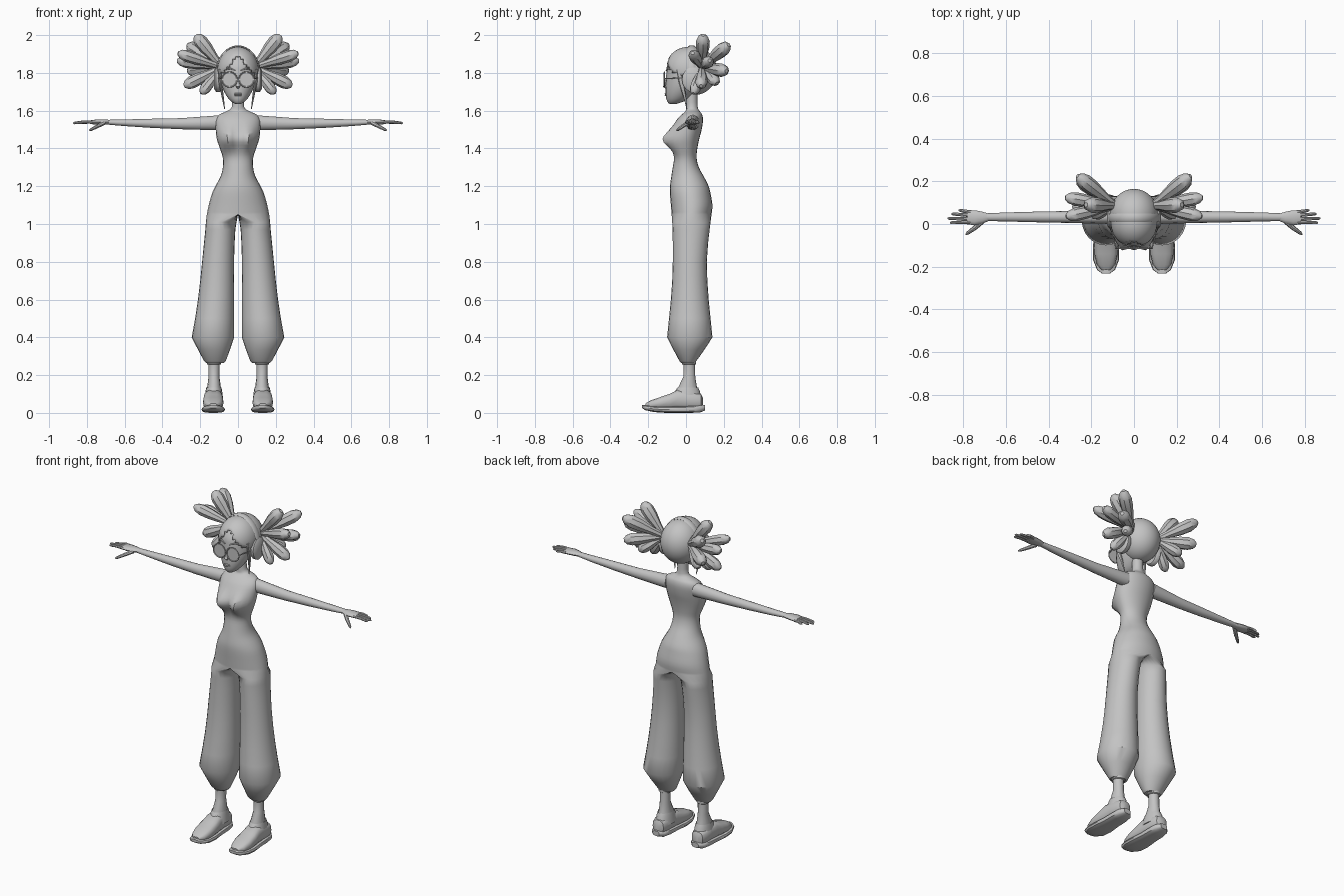
import bpy, bmesh, math
from mathutils import Vector

mat = bpy.data.materials.new("plain_grey")
mat.diffuse_color = (0.55, 0.55, 0.55, 1)


def finish(name, bm, mirror=False):
    bmesh.ops.recalc_face_normals(bm, faces=bm.faces)
    me = bpy.data.meshes.new(name)
    bm.to_mesh(me)
    bm.free()
    me.materials.append(mat)
    ob = bpy.data.objects.new(name, me)
    bpy.context.collection.objects.link(ob)
    if mirror:
        m = ob.modifiers.new("mirror", 'MIRROR')
        m.use_clip = True
        m.merge_threshold = 0.0005
    return ob


def loft_bm(rings, cap_end=True):
    """Skin a list of equal-length point rings."""
    bm = bmesh.new()
    vs = [[bm.verts.new(p) for p in r] for r in rings]
    n = len(rings[0])
    for a, b in zip(vs, vs[1:]):
        for i in range(n):
            j = (i + 1) % n
            bm.faces.new((a[i], a[j], b[j], b[i]))
    bm.faces.new(vs[0])
    if cap_end:
        bm.faces.new(vs[-1])
    return bm


def tube(name, pts, radii, n=8, up=(0, 0, 1), mirror=True):
    """Sweep ellipses (side radius, up radius) along a path."""
    pts, up, rings = [Vector(p) for p in pts], Vector(up), []
    for i, p in enumerate(pts):
        t = (pts[min(i + 1, len(pts) - 1)] - pts[max(i - 1, 0)]).normalized()
        s = t.cross(up).normalized()
        u = s.cross(t)
        a, b = radii[i]
        rings.append([p + s * a * math.cos(k * math.tau / n) + u * b * math.sin(k * math.tau / n)
                      for k in range(n)])
    return finish(name, loft_bm(rings), mirror)


def stack(name, keys, n=20, cx=0.0, mirror=False):
    """Loft of level ellipses: (z, half width, y front, y back)."""
    rings = [[(cx + w * math.cos(k * math.tau / n),
               (y0 + y1) / 2 + (y1 - y0) / 2 * math.sin(k * math.tau / n), z)
              for k in range(n)] for z, w, y0, y1 in keys]
    return finish(name, loft_bm(rings), mirror)


def ball(name, c, r, mirror=False, seg=20, keep=None):
    bm = bmesh.new()
    bmesh.ops.create_uvsphere(bm, u_segments=seg, v_segments=seg * 3 // 5, radius=1)
    for v in bm.verts:
        v.co = Vector([c[i] + r[i] * v.co[i] for i in range(3)])
    if keep:
        bad = [f for f in bm.faces if not keep(f.calc_center_median())]
        bmesh.ops.delete(bm, geom=bad, context='FACES')
    return finish(name, bm, mirror)


def smooth_keys(keys, steps=3):
    """Catmull-Rom interpolation of key tuples."""
    out = []
    for i in range(len(keys) - 1):
        p = [keys[max(0, min(len(keys) - 1, i + k))] for k in (-1, 0, 1, 2)]
        for s in range(steps):
            t = s / steps
            out.append(tuple(0.5 * (2 * b + (c - a) * t + (2 * a - 5 * b + 4 * c - d) * t * t
                                    + (3 * b - a - 3 * c + d) * t ** 3) for a, b, c, d in zip(*p)))
    return out + [keys[-1]]


# Body half: trouser leg rings, then half torso rings closed on the centre plane
N = 24
legs = [(0.265, 0.075, 0.17, -0.025, 0.05), (0.275, 0.065, 0.18, -0.035, 0.055),
        (0.335, 0.042, 0.212, -0.067, 0.098), (0.40, 0.02, 0.245, -0.10, 0.14),
        (0.50, 0.02, 0.227, -0.09, 0.13), (0.60, 0.02, 0.212, -0.08, 0.12),
        (0.70, 0.021, 0.20, -0.073, 0.113), (0.80, 0.021, 0.19, -0.07, 0.11),
        (0.90, 0.018, 0.18, -0.07, 0.117), (0.97, 0.014, 0.173, -0.071, 0.125),
        (1.01, 0.008, 0.17, -0.073, 0.13)]
trunk = [(1.05, 0.165, -0.076, 0.135), (1.10, 0.155, -0.08, 0.14), (1.16, 0.138, -0.085, 0.13),
         (1.20, 0.12, -0.085, 0.12), (1.25, 0.093, -0.078, 0.095), (1.30, 0.08, -0.07, 0.068),
         (1.35, 0.08, -0.063, 0.056), (1.40, 0.096, -0.068, 0.06), (1.45, 0.112, -0.076, 0.07),
         (1.50, 0.118, -0.072, 0.083), (1.55, 0.118, -0.05, 0.09), (1.58, 0.098, -0.022, 0.085),
         (1.597, 0.06, -0.003, 0.073), (1.62, 0.033, 0.0, 0.062), (1.70, 0.032, 0.0, 0.06)]
ang = [math.tau * i / N - math.pi / 2 for i in range(N)]
rings = [[((x0 + x1) / 2 + (x1 - x0) / 2 * math.cos(a), (y0 + y1) / 2 + (y1 - y0) / 2 * math.sin(a), z)
          for a in ang] for z, x0, x1, y0, y1 in legs]
for z, x1, y0, y1 in smooth_keys(trunk):
    ring = []
    for i, a in enumerate(ang):
        x = x1 * math.cos(a) if 0 < i < N // 2 else 0.0
        y = (y0 + y1) / 2 + (y1 - y0) / 2 * math.sin(a)
        if i < N // 4 or i == 0:   # chest swell
            y -= 0.058 * math.exp(-((x - 0.052) / 0.042) ** 2 - ((z - 1.448) / 0.055) ** 2)
        elif i > N * 3 // 4:       # centre plane follows the chest
            y = max(y, y0)
        ring.append((x, y, z))
    rings.append(ring)
bm = loft_bm(rings, cap_end=False)
wall = [f for f in bm.faces if all(abs(v.co.x) < 1e-5 for v in f.verts)]
bmesh.ops.delete(bm, geom=wall, context='FACES')
finish("body", bm, True)

# Arms, palms, fingers
tube("arm", [(0.09, 0.035, 1.537), (0.13, 0.035, 1.535), (0.30, 0.033, 1.531), (0.45, 0.033, 1.533),
             (0.60, 0.033, 1.536), (0.69, 0.032, 1.539)],
     [(0.036, 0.041), (0.034, 0.039), (0.028, 0.03), (0.025, 0.025), (0.021, 0.018), (0.018, 0.013)], 14)
tube("palm", [(0.68, 0.032, 1.539), (0.71, 0.03, 1.54), (0.745, 0.029, 1.54), (0.78, 0.032, 1.539)],
     [(0.017, 0.012), (0.028, 0.014), (0.035, 0.014), (0.033, 0.01)], 12)
for k, (ys, xt, yt) in enumerate([(0.008, 0.862, 0.006), (0.024, 0.873, 0.026),
                                  (0.041, 0.855, 0.047), (0.056, 0.822, 0.064)]):
    mid = ((0.765 + xt) / 2, (ys + yt) / 2, 1.54)
    tube("finger_%d" % k, [(0.765, ys, 1.539), mid, (xt - 0.008, yt, 1.535), (xt, yt, 1.534)],
         [(0.009, 0.009), (0.008, 0.008), (0.007, 0.007), (0.003, 0.003)])
tube("thumb", [(0.71, 0.012, 1.535), (0.745, -0.018, 1.517), (0.778, -0.042, 1.5), (0.787, -0.05, 1.496)],
     [(0.012, 0.012), (0.011, 0.01), (0.008, 0.008), (0.003, 0.003)])

# Ankles and shoes
stack("ankle", [(0.08, 0.042, -0.05, 0.075), (0.13, 0.037, -0.045, 0.06), (0.19, 0.029, -0.015, 0.05),
                (0.25, 0.03, -0.013, 0.048), (0.28, 0.032, -0.013, 0.046)], 14, 0.127, True)
stack("sock_cuff", [(0.255, 0.034, -0.018, 0.05), (0.258, 0.037, -0.022, 0.054),
                    (0.272, 0.037, -0.022, 0.054)], 14, 0.127, True)
stack("shoe_collar", [(0.07, 0.05, -0.08, 0.085), (0.115, 0.044, -0.058, 0.073),
                      (0.135, 0.04, -0.045, 0.064), (0.13, 0.034, -0.038, 0.056)], 16, 0.128, True)


def along_y(name, keys, n=14):
    """Squarish sections along the foot: (y, half width, z low, z high)."""
    def sq(c):
        return math.copysign(abs(c) ** 0.7, c)
    rings = [[(0.131 + w * sq(math.cos(k * math.tau / n)), y,
               (z0 + z1) / 2 + (z1 - z0) / 2 * sq(math.sin(k * math.tau / n))) for k in range(n)]
             for y, w, z0, z1 in keys]
    return finish(name, loft_bm(rings), True)


along_y("shoe_upper", [(-0.215, 0.02, 0.03, 0.05), (-0.19, 0.043, 0.02, 0.065), (-0.14, 0.054, 0.02, 0.083),
                       (-0.09, 0.054, 0.02, 0.1), (-0.045, 0.05, 0.02, 0.122), (0.0, 0.047, 0.02, 0.118),
                       (0.05, 0.046, 0.02, 0.108), (0.08, 0.036, 0.02, 0.1), (0.09, 0.018, 0.03, 0.08)])
along_y("shoe_sole", [(-0.232, 0.018, 0.025, 0.042), (-0.215, 0.042, 0.014, 0.042), (-0.17, 0.06, 0.004, 0.037),
                      (-0.11, 0.062, 0.0, 0.035), (-0.04, 0.054, 0.0, 0.036), (0.03, 0.052, 0.0, 0.04),
                      (0.075, 0.045, 0.002, 0.044), (0.1, 0.022, 0.012, 0.042)])

# Head and face
stack("head", smooth_keys([(1.636, 0.016, -0.088, -0.05), (1.65, 0.038, -0.1, -0.01), (1.68, 0.062, -0.107, 0.03),
                           (1.72, 0.082, -0.108, 0.07), (1.76, 0.093, -0.106, 0.1), (1.80, 0.097, -0.104, 0.12),
                           (1.85, 0.094, -0.098, 0.13), (1.90, 0.065, -0.06, 0.11)], 2), 24)
tube("nose", [(0, -0.1, 1.775), (0, -0.109, 1.745), (0, -0.116, 1.728), (0, -0.104, 1.719)],
     [(0.006, 0.004), (0.008, 0.006), (0.011, 0.006), (0.006, 0.004)], up=(0, 1, 0), mirror=False)
for nm, z in (("upper_lip", 1.69), ("lower_lip", 1.682)):
    ball(nm, (0, -0.105, z), (0.022, 0.008, 0.005), seg=12)
tube("brow", [(0.015, -0.104, 1.812), (0.045, -0.096, 1.824), (0.075, -0.072, 1.815)],
     [(0.004, 0.003), (0.005, 0.005), (0.002, 0.002)])

# Round glasses
circle = [(0.045 + 0.04 * math.cos(k * math.tau / 24), -0.113 + 0.006 * (1 - math.cos(k * math.tau / 24)) * -0.2,
           1.765 + 0.04 * math.sin(k * math.tau / 24)) for k in range(25)]
tube("glasses_rim", circle, [(0.0035, 0.0035)] * 25, 6, (0, 1, 0))
tube("glasses_lens", [(0.045, -0.113, 1.765), (0.045, -0.11, 1.765)], [(0.039, 0.039)] * 2, 24)
tube("glasses_bridge", [(-0.008, -0.114, 1.77), (0.008, -0.114, 1.77)], [(0.003, 0.003)] * 2, 6, mirror=False)
tube("glasses_temple", [(0.084, -0.112, 1.77), (0.1, -0.06, 1.772), (0.106, 0.02, 1.775)], [(0.003, 0.003)] * 3, 6)

# Hair cap, swept front hair and side strands
ball("hair_cap", (0, 0.045, 1.81), (0.113, 0.12, 0.127), seg=32)
front = ball("front_hair", (0, 0.01, 1.815), (0.109, 0.121, 0.122), seg=40,
             keep=lambda c: c.z > 1.895 - 1.1 * abs(c.x) and c.y < 0.06 and c.z > 1.76)
front.modifiers.new("thickness", 'SOLIDIFY').thickness = 0.01
tube("side_strand", [(0.095, -0.04, 1.82), (0.094, -0.025, 1.75), (0.082, -0.008, 1.68), (0.071, 0.005, 1.61)],
     [(0.007, 0.012), (0.008, 0.013), (0.006, 0.008), (0.002, 0.002)], 8, (0, 1, 0))

# Headphones
arc = [math.radians(a) for a in range(0, 181, 10)]
tube("headband", [(0.118 * math.cos(a), 0.03, 1.78 + 0.16 * math.sin(a)) for a in arc],
     [(0.006, 0.02)] * len(arc), 8, (0, 1, 0), False)
tube("ear_cup", [(0.09, 0.035, 1.765), (0.098, 0.035, 1.765), (0.116, 0.035, 1.765), (0.126, 0.035, 1.765)],
     [(0.05, 0.06), (0.056, 0.066), (0.056, 0.066), (0.042, 0.05)], 20)

# Bunches of tapered hair lobes
root = Vector((0.085, 0.085, 1.83))
for k, (tip, r) in enumerate([((0.225, 0.09, 2.0), 0.037), ((0.265, 0.225, 1.95), 0.037),
                              ((0.322, 0.125, 1.865), 0.032), ((0.318, 0.035, 1.905), 0.032),
                              ((0.265, 0.215, 1.81), 0.036), ((0.285, 0.08, 1.73), 0.034),
                              ((0.195, 0.04, 1.69), 0.03), ((0.20, 0.165, 1.745), 0.032)]):
    d = Vector(tip) - root
    tube("hair_lobe_%d" % k, [root + d * t for t in (0, 0.3, 0.6, 0.8, 0.93, 1)],
         [(r * s, r * s) for s in (0.45, 0.62, 0.95, 1.0, 0.75, 0.3)], 8)

# Smooth shading with kept creases
for ob in bpy.context.scene.objects:
    ob.select_set(True)
    bpy.context.view_layer.objects.active = ob
bpy.ops.object.shade_smooth_by_angle(angle=math.radians(40))
